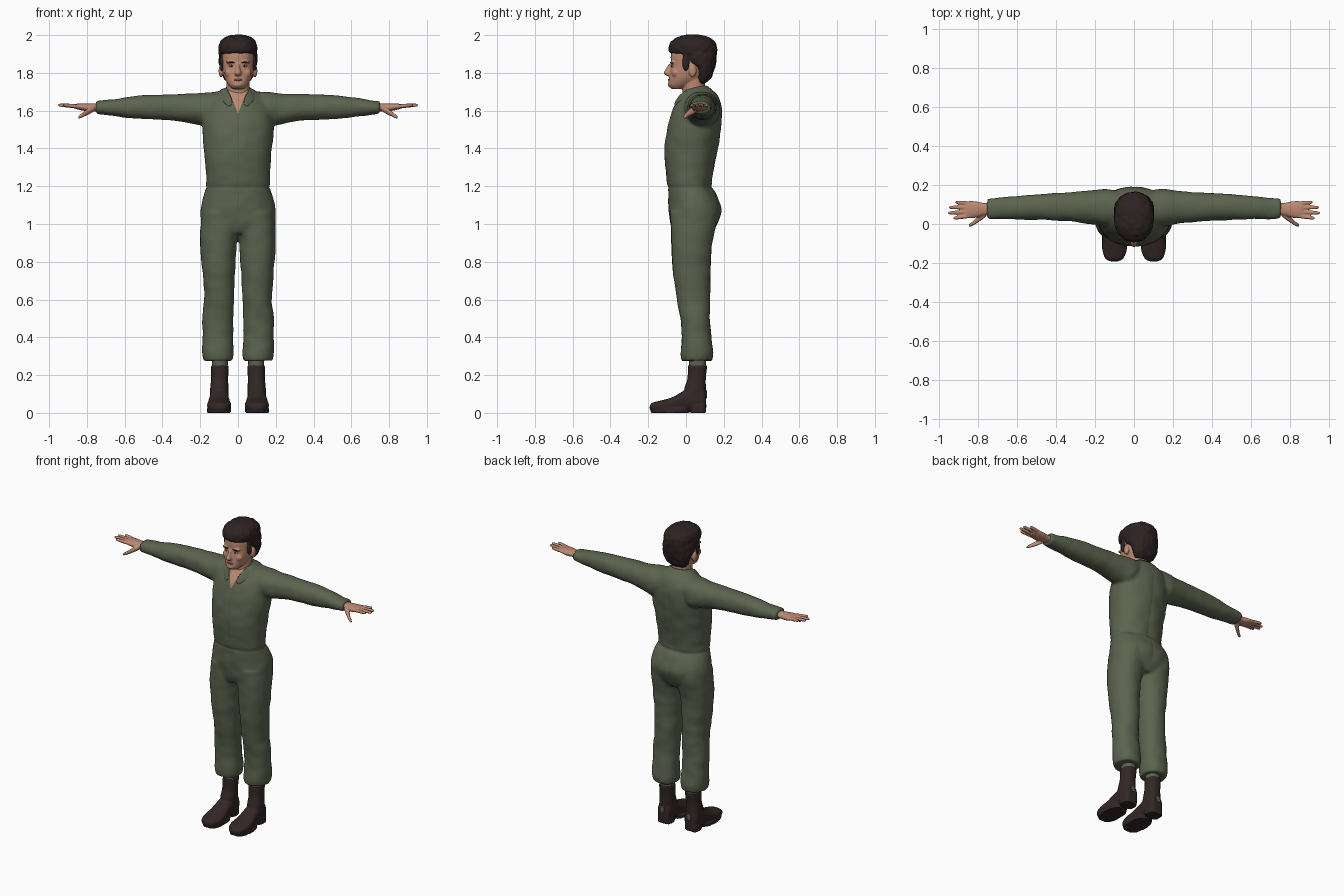
import bpy, bmesh, math
from mathutils import Vector, noise

if "Cube" in bpy.data.objects:
    bpy.data.objects.remove(bpy.data.objects["Cube"])


def material(name, r, g, b):
    m = bpy.data.materials.new(name)
    m.use_nodes = True
    m.diffuse_color = (r, g, b, 1)
    shader = m.node_tree.nodes["Principled BSDF"]
    shader.inputs["Base Color"].default_value = (r, g, b, 1)
    shader.inputs["Roughness"].default_value = .8
    return m


SUIT = material("olive cloth", .105, .125, .077)
SKIN = material("skin", .5, .25, .165)
HAIR = material("dark brown hair", .027, .016, .016)
BOOT = material("dark brown leather", .032, .02, .019)
LIPS = material("lips", .33, .13, .1)
WHITE = material("eye white", .5, .43, .38)


def add(name, bm, mat):
    """Turn a bmesh into a linked object with one material."""
    bmesh.ops.recalc_face_normals(bm, faces=bm.faces)
    me = bpy.data.meshes.new(name)
    bm.to_mesh(me)
    bm.free()
    me.materials.append(mat)
    ob = bpy.data.objects.new(name, me)
    bpy.context.collection.objects.link(ob)
    return ob


def spline(rows, steps):
    """Catmull-Rom interpolation of rows of numbers."""
    out = []
    for i in range(len(rows) - 1):
        a, b, c, d = (rows[max(0, min(len(rows) - 1, i + k))] for k in (-1, 0, 1, 2))
        for j in range(steps):
            t = j / steps
            out.append([q + t * (r - p + t * (2 * p - 5 * q + 4 * r - s + t * (3 * (q - r) + s - p))) / 2
                        for p, q, r, s in zip(a, b, c, d)])
    return out + [list(rows[-1])]


def loft(name, mat, axis, rows, side=1, power=2.2, n=32, steps=4):
    """Skin of rounded sections; each row: position, low/high of the two cross axes."""
    bm = bmesh.new()
    rings = []
    for pos, a0, a1, b0, b1 in spline(rows, steps):
        ring = []
        for k in range(n):
            c, s = math.cos(math.tau * k / n), math.sin(math.tau * k / n)
            u = (a0 + a1) / 2 + (a1 - a0) / 2 * math.copysign(abs(c) ** (2 / power), c)
            v = (b0 + b1) / 2 + (b1 - b0) / 2 * math.copysign(abs(s) ** (2 / power), s)
            x, y, z = {"x": (pos, u, v), "y": (u, pos, v), "z": (u, v, pos)}[axis]
            ring.append(bm.verts.new((x * side, y, z)))
        rings.append(ring)
    for lo, hi in zip(rings, rings[1:]):
        for k in range(n):
            m = (k + 1) % n
            bm.faces.new((lo[k], lo[m], hi[m], hi[k]))
    bm.faces.new(rings[0])
    bm.faces.new(rings[-1])
    return add(name, bm, mat)


def centred(rows):
    """Rows of z, half width, front y, back y."""
    return [(z, -w, w, f, b) for z, w, f, b in rows]


def blob(name, mat, loc, size):
    bm = bmesh.new()
    bmesh.ops.create_uvsphere(bm, u_segments=20, v_segments=12, radius=1)
    bmesh.ops.scale(bm, vec=size, verts=bm.verts)
    bmesh.ops.translate(bm, vec=loc, verts=bm.verts)
    return add(name, bm, mat)


def fuse(name, mat, parts, voxel, rounds):
    """Merge overlapping parts into one smooth skin."""
    bm = bmesh.new()
    for p in parts:
        bm.from_mesh(p.data)
        bpy.data.objects.remove(p)
    ob = add(name, bm, mat)
    mod = ob.modifiers.new("merge", "REMESH")
    mod.mode, mod.voxel_size = "VOXEL", voxel
    mod = ob.modifiers.new("relax", "SMOOTH")
    mod.factor, mod.iterations = .5, rounds
    dg = bpy.context.evaluated_depsgraph_get()
    me = bpy.data.meshes.new_from_object(ob.evaluated_get(dg))
    ob.modifiers.clear()
    ob.data = me
    if not me.materials:
        me.materials.append(mat)
    return ob


def ripple(ob, offset):
    """Push each vertex along its normal by a rule."""
    normals = [v.normal.copy() for v in ob.data.vertices]
    for v, nrm in zip(ob.data.vertices, normals):
        v.co += nrm * offset(v.co.copy())


# Coverall: torso, sleeves and trouser legs in one skin
parts = [loft("torso", SUIT, "z", centred([
    (.95, .16, -.06, .13), (1, .193, -.08, .165), (1.08, .196, -.09, .187), (1.16, .178, -.092, .155),
    (1.2, .167, -.095, .134), (1.3, .17, -.108, .147), (1.4, .177, -.112, .166), (1.5, .188, -.098, .182),
    (1.58, .185, -.077, .188), (1.64, .165, -.05, .182), (1.685, .12, -.022, .16), (1.715, .075, 0, .125)]))]
for s in (1, -1):
    parts.append(loft("sleeve", SUIT, "x", [
        (.05, .01, .16, 1.56, 1.705), (.14, -.01, .178, 1.51, 1.697), (.2, 0, .172, 1.525, 1.69),
        (.3, .012, .162, 1.545, 1.687), (.4, .02, .155, 1.553, 1.683), (.5, .023, .15, 1.558, 1.68),
        (.6, .026, .142, 1.567, 1.668), (.7, .027, .132, 1.58, 1.654), (.75, .028, .127, 1.585, 1.65)], s))
    parts.append(loft("trouser_leg", SUIT, "z", [
        (.278, .03, .18, -.022, .135), (.32, .026, .187, -.026, .142), (.4, .028, .184, -.021, .132),
        (.5, .028, .187, -.027, .123), (.6, .025, .177, -.046, .126), (.7, .021, .182, -.061, .126),
        (.8, .016, .19, -.071, .128), (.9, .007, .198, -.074, .135), (.98, -.01, .197, -.077, .155),
        (1.06, -.01, .19, -.08, .17)], s))
suit = fuse("coverall", SUIT, parts, .009, 5)


def cloth(p):
    d = .004 * noise.noise(Vector((p.x * 14, p.y * 9, p.z * 16)))
    d -= .004 * math.exp(-((p.z - 1.195) / .008) ** 2) * (abs(p.x) < .22)      # waist seam
    d -= .003 * math.exp(-(p.x / .006) ** 2) * (1 < p.z < 1.6)                 # front and back seam
    return d + .0025


ripple(suit, cloth)

# Open neck: cut a V into the chest and colour it as skin
bm = bmesh.new()
bm.from_mesh(suit.data)
slope, tip = .4, 1.585
for s in (1, -1):
    faces = [f for f in bm.faces if f.calc_center_median().y < .05 and f.calc_center_median().z > 1.5]
    geom = set(faces) | {e for f in faces for e in f.edges} | {v for f in faces for v in f.verts}
    bmesh.ops.bisect_plane(bm, geom=list(geom), plane_co=(0, 0, tip), plane_no=(s, 0, -slope), dist=1e-5)
for f in bm.faces:
    c = f.calc_center_median()
    f.material_index = int(c.y < .05 and abs(c.x) < slope * (c.z - tip))
bm.to_mesh(suit.data)
bm.free()
suit.data.materials.append(SKIN)

# Folded collar
edge = [((.02, -.068, 1.64), (.05, -.068, 1.612)), ((.047, -.032, 1.698), (.088, -.04, 1.655)),
        ((.07, .03, 1.725), (.108, .03, 1.69)), ((.055, .09, 1.735), (.085, .13, 1.698)),
        ((0, .115, 1.738), (0, .158, 1.705))]
bm = bmesh.new()
rows = [[bm.verts.new(p) for p in pair] for pair in edge]
for a, b in zip(rows, rows[1:]):
    bm.faces.new((a[0], a[1], b[1], b[0]))
collar = add("collar", bm, SUIT)
collar.modifiers.new("mirror", "MIRROR")
collar.modifiers.new("thickness", "SOLIDIFY").thickness = .008
collar.modifiers.new("round", "SUBSURF").levels = 2
collar.modifiers["round"].render_levels = 2

# Head with neck, nose and ears
parts = [loft("skull", SKIN, "z", centred([
    (1.715, .03, -.075, -.02), (1.735, .05, -.093, .03), (1.77, .071, -.091, .09), (1.81, .082, -.085, .12),
    (1.85, .086, -.08, .13), (1.9, .087, -.08, .14), (1.95, .08, -.06, .135), (1.98, .05, -.03, .1)])),
    loft("neck", SKIN, "z", centred([(1.58, .07, -.02, .1), (1.68, .062, -.018, .1), (1.77, .062, -.02, .1)])),
    loft("nose", SKIN, "z", centred([(1.784, .012, -.1, -.06), (1.797, .019, -.119, -.06),
                                    (1.82, .012, -.108, -.06), (1.848, .009, -.09, -.06)]))]
for s in (1, -1):
    parts.append(blob("ear", SKIN, (.09 * s, .035, 1.81), (.013, .021, .034)))
    parts.append(blob("cheek", SKIN, (.045 * s, -.055, 1.8), (.026, .022, .024)))
    parts.append(blob("brow_ridge", SKIN, (.034 * s, -.07, 1.856), (.03, .013, .009)))
parts.append(blob("chin", SKIN, (0, -.08, 1.737), (.026, .017, .015)))
fuse("head", SKIN, parts, .005, 3)

# Face details
blob("lips", LIPS, (0, -.088, 1.763), (.024, .008, .006))
for s, tag in ((1, "left"), (-1, "right")):
    blob(tag + "_eye", WHITE, (.034 * s, -.07, 1.836), (.013, .009, .006))
    blob(tag + "_iris", HAIR, (.034 * s, -.0765, 1.836), (.005, .004, .005))
    blob(tag + "_eyebrow", HAIR, (.036 * s, -.08, 1.856), (.02, .006, .0035))

# Hair with sideburns
parts = [loft("hair_cap", HAIR, "z", centred([
    (1.745, .05, .06, .1), (1.775, .076, .055, .132), (1.82, .092, .045, .15), (1.86, .1, -.01, .159),
    (1.895, .101, -.035, .163), (1.908, .1, -.084, .164), (1.945, .1, -.09, .162), (1.972, .088, -.07, .145),
    (1.992, .06, -.035, .11), (2.001, .02, 0, .07)]))]
for s in (1, -1):
    parts.append(blob("sideburn", HAIR, (.084 * s, -.002, 1.855), (.012, .018, .045)))
hair = fuse("hair", HAIR, parts, .006, 2)
ripple(hair, lambda p: .004 * noise.noise(p * 38) + .001)

for s, tag in ((1, "left"), (-1, "right")):
    # Hand: palm, four fingers, thumb
    parts = [loft("palm", SKIN, "x", [
        (.72, .045, .11, 1.595, 1.64), (.77, .043, .108, 1.596, 1.638), (.81, .032, .116, 1.598, 1.638),
        (.85, .03, .117, 1.607, 1.637), (.868, .036, .112, 1.612, 1.634)], s)]
    for y0, y1, end in ((.041, .03, .925), (.063, .056, .953), (.085, .085, .948), (.105, .112, .915)):
        finger = []
        for t, r in ((0, .01), (.4, .0105), (.8, .009), (.95, .007), (1, .003)):
            y, z = y0 + t * (y1 - y0), 1.622 + .008 * t
            finger.append((.84 + t * (end - .84), y - r, y + r, z - r, z + r))
        parts.append(loft("finger", SKIN, "x", finger, s, n=16))
    parts.append(loft("thumb", SKIN, "x", [
        (.76, .035, .075, 1.598, 1.628), (.79, .014, .05, 1.58, 1.614), (.82, -.006, .018, 1.566, 1.592),
        (.84, -.014, .004, 1.558, 1.576), (.846, -.01, -.003, 1.56, 1.568)], s, n=16))
    fuse(tag + "_hand", SKIN, parts, .004, 3)

    # Sock and boot
    loft(tag + "_sock", SUIT, "z", [(.22, .055, .137, .018, .105), (.31, .053, .137, .015, .108)], s)
    parts = [loft("foot", BOOT, "y", [
        (-.192, .085, .118, .018, .038), (-.178, .056, .146, .012, .054), (-.13, .036, .163, .01, .066),
        (-.07, .04, .16, .01, .084), (-.01, .048, .152, .012, .118), (.05, .05, .147, .014, .14),
        (.095, .056, .142, .012, .13), (.107, .075, .125, .03, .1)], s, 2.6),
        loft("shaft", BOOT, "z", [
            (.06, .052, .148, .005, .107), (.12, .05, .148, -.01, .106), (.18, .052, .143, .007, .105),
            (.252, .048, .143, .011, .113)], s),
        loft("sole", BOOT, "z", [(0, .037, .163, -.186, .015), (.025, .036, .164, -.19, .02)], s, 2.5),
        loft("heel", BOOT, "z", [(0, .053, .147, .025, .106), (.04, .052, .148, .02, .108)], s, 3.5)]
    fuse(tag + "_boot", BOOT, parts, .006, 2)
    loft(tag + "_heel_patch", SUIT, "y", [(.1, .084, .114, .075, .122), (.111, .086, .112, .078, .119)], s)

# Smooth shading with sharp rims
bpy.ops.object.select_all(action="DESELECT")
for ob in bpy.context.scene.objects:
    if ob.type == "MESH":
        ob.select_set(True)
        bpy.context.view_layer.objects.active = ob
bpy.ops.object.shade_smooth_by_angle(angle=math.radians(45))
